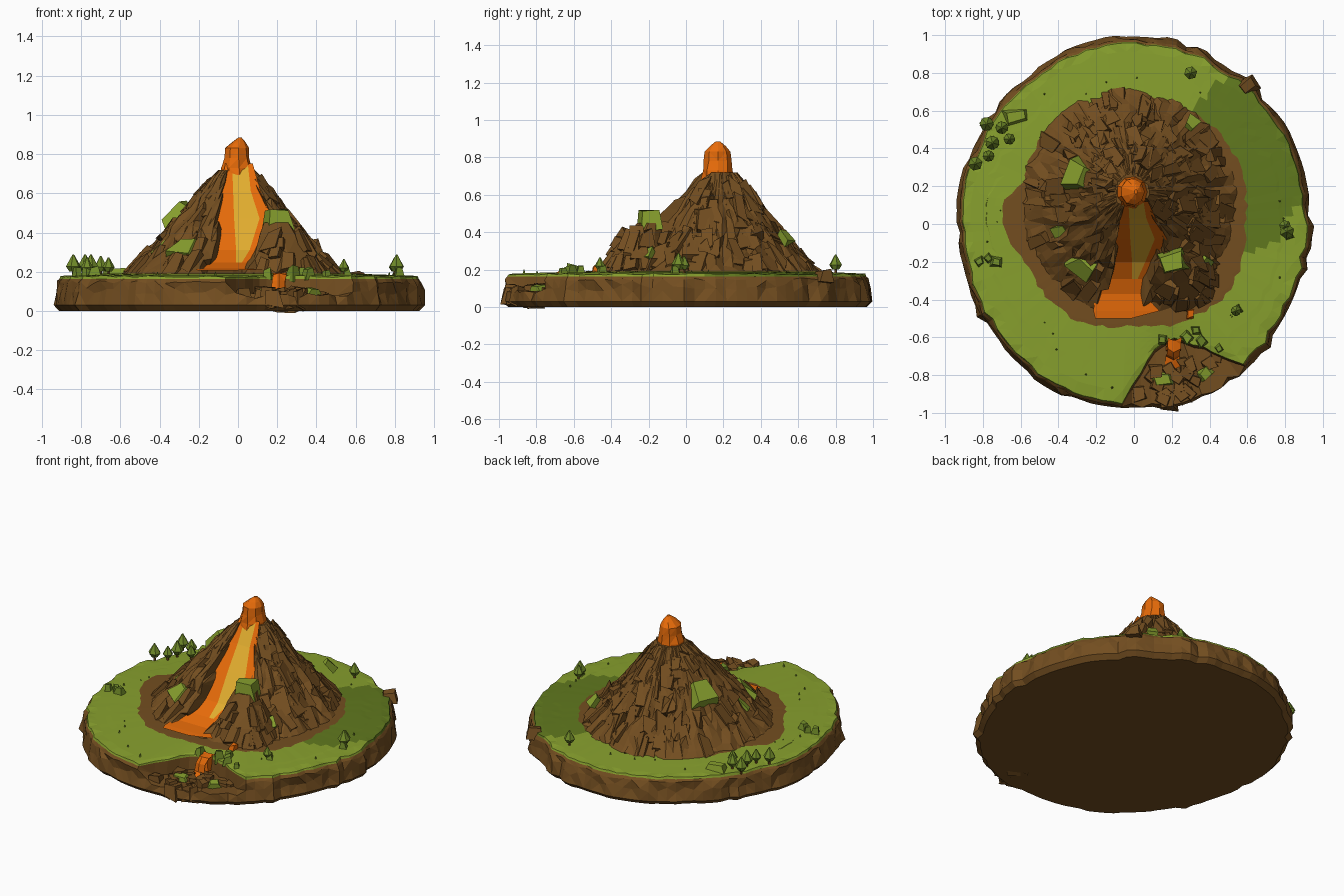
import bpy, bmesh, math, random
from mathutils import Matrix, Vector

if "Cube" in bpy.data.objects:
    bpy.data.objects.remove(bpy.data.objects["Cube"])

random.seed(7)
rnd = random.uniform


def material(name, col):
    m = bpy.data.materials.new(name)
    m.diffuse_color = (*col, 1)
    m.use_nodes = True
    m.node_tree.nodes["Principled BSDF"].inputs["Base Color"].default_value = m.diffuse_color
    return m


BROWN = material("brown rock", (0.172, 0.076, 0.0145))
GRASS = material("grass green", (0.245, 0.352, 0.027))
DARK = material("dark grass", (0.118, 0.19, 0.013))
ORANGE = material("orange lava", (0.84, 0.155, 0.003))
YELLOW = material("yellow lava", (0.76, 0.42, 0.028))
LEAF = material("leaf green", (0.165, 0.26, 0.022))


def finish(name, bm, mats):
    bmesh.ops.recalc_face_normals(bm, faces=bm.faces)
    me = bpy.data.meshes.new(name)
    bm.to_mesh(me)
    bm.free()
    for m in mats:
        me.materials.append(m)
    ob = bpy.data.objects.new(name, me)
    bpy.context.collection.objects.link(ob)
    return ob


def lerp(table, t):
    # piecewise linear lookup: rows of (key, value...)
    if t <= table[0][0]:
        return table[0][1:]
    for a, b in zip(table, table[1:]):
        if t <= b[0]:
            f = (t - a[0]) / (b[0] - a[0])
            return tuple(p + (q - p) * f for p, q in zip(a[1:], b[1:]))
    return table[-1][1:]


def loft(name, rings, mats, rule=lambda i, j: 0, closed=True, caps=True):
    bm = bmesh.new()
    vs = [[bm.verts.new(p) for p in r] for r in rings]
    n = len(rings[0])
    for i in range(len(vs) - 1):
        for j in range(n if closed else n - 1):
            k = (j + 1) % n
            f = bm.faces.new((vs[i][j], vs[i][k], vs[i + 1][k], vs[i + 1][j]))
            f.material_index = rule(i, j)
    if caps:
        bm.faces.new(vs[0])
        bm.faces.new(vs[-1]).material_index = rule(len(vs) - 2, 0)
    bmesh.ops.triangulate(bm, faces=[f for f in bm.faces if len(f.verts) == 4])
    return finish(name, bm, mats)


def ellipse_ring(cx, cy, z, rx, ry, n, j=0.07):
    return [(cx + rx * math.cos(t * math.tau / n) * rnd(1 - j, 1 + j),
             cy + ry * math.sin(t * math.tau / n) * rnd(1 - j, 1 + j), z) for t in range(n)]


def add_rock(bm, loc, size, yaw=0.0, tilt=0.0, taper=0.7, jit=0.16):
    mat = Matrix.Translation(loc) @ Matrix.Rotation(yaw, 4, 'Z') @ Matrix.Rotation(tilt, 4, 'Y')
    for v in bmesh.ops.create_cube(bm, size=1)['verts']:
        c = v.co + Vector((rnd(-jit, jit), rnd(-jit, jit), rnd(-jit, jit)))
        k = taper if v.co.z > 0 else 1
        v.co = mat @ Vector((c.x * k * size[0], c.y * k * size[1], c.z * size[2]))


def add_cone(bm, loc, r1, r2, h, seg=6):
    m = Matrix.Translation(Vector(loc) + Vector((0, 0, h / 2))) @ Matrix.Rotation(rnd(0, 3), 4, 'Z')
    bmesh.ops.create_cone(bm, cap_ends=True, segments=seg, radius1=r1, radius2=r2, depth=h, matrix=m)


# --- island disc: rocky side, notch in the front, grass top, bare ring ---
N = 108
NOTCH = [(-94, 0.95), (-88, 0.79), (-81, 0.67), (-72, 0.63), (-62, 0.73), (-56, 0.82), (-52, 0.95)]
BARE = [(-90, .54), (-60, .58), (-35, .62), (-15, .60), (0, .59), (45, .66), (90, .68), (135, .68),
        (158, .62), (172, .71), (182, .68), (205, .60), (235, .60), (270, .54)]
STEPS = 6
rings = [[] for _ in range(8 + STEPS)]
off = 0
for j in range(N):
    a = -94 + 360 * j / N
    c, s = math.cos(math.radians(a)), math.sin(math.radians(a))
    if random.random() < 0.5:
        off = rnd(-0.03, 0.008)
    rt = lerp(NOTCH, a)[0] if a < -51 else 0.957 + off * 0.6
    cut = rt < 0.9
    rt += rnd(-0.01, 0.01)
    bare = lerp(BARE, a if a >= -90 else a + 360)[0] + rnd(-0.012, 0.012)
    led = rnd(0.06, 0.1)
    prof = [(0.97 + off, 0), (1.0 + off, 0.03), (0.99 + off + rnd(-.015, .01), led if cut else rnd(.08, .12)),
            (rt + 0.018, led if cut else rnd(.14, .155)), (rt + 0.005, 0.163), (rt, 0.176 + rnd(-.005, .005))]
    prof += [(rt + (bare - rt) * k / STEPS, 0.178 + 0.012 * k / STEPS) for k in range(1, STEPS + 1)]
    prof += [(bare - 0.02, 0.191), (0.3, 0.195)]
    for r, (rad, z) in zip(rings, prof):
        r.append(((0.95 if rad > 0.8 else 1) * rad * c, rad * s, z))


def disc_rule(i, j):
    a = -94 + 360 * j / N
    if i < 4 or i > 4 + STEPS:
        return 0
    k = max(0, i - 5) / STEPS
    return 2 if 4 - 24 * k < a < 55 + 8 * k else 1


loft("island_base", rings, [BROWN, GRASS, DARK], disc_rule)

# --- lava stream rows by height: y, left, yellow left, yellow right, right ---
LAVA = [(0.195, -.50, -.19, -.12, -.07, -.03), (0.2, -.46, -.20, -.1, -.02, .12),
        (0.205, -.37, -.19, -.05, -.03, .03), (0.235, -.29, -.14, -.01, .02, .05),
        (0.30, -.20, -.11, -.01, .06, .08), (0.46, -.08, -.10, -.02, .11, .16),
        (0.60, .03, -.075, -.025, .065, .10), (0.74, .12, -.05, -.03, .05, .06)]

# --- volcano cone with a carved channel ---
CONE = [(0.17, .585), (0.2, .55), (0.3, .44), (0.4, .352), (0.5, .27), (0.6, .195), (0.72, .09)]


def cone_point(a, z, extra=0.0):
    r = lerp(CONE, z)[0] + extra
    cy = 0.11 + 0.06 * (z - 0.2) / 0.5
    return Vector((-0.03 + 0.025 * z + r * math.cos(a), cy + 1.06 * r * math.sin(a), z))


def in_channel(p, pad=0.0):
    y, l, _, _, r = lerp(LAVA, p.z)
    return l - pad < p.x < r + pad and p.y < y + 0.03


M, L = 76, 12
rings = []
push = [rnd(-0.025, 0.018) for _ in range(M)]
for i in range(L):
    z = 0.17 + 0.55 * i / (L - 1)
    ring = []
    for j in range(M):
        if random.random() < 0.35:
            push[j] = push[j - 1] if random.random() < 0.5 else rnd(-0.025, 0.018)
        p = cone_point(2 * math.pi * j / M, z, push[j] * (0.4 if i > 9 else 1))
        if in_channel(p):
            p.y = lerp(LAVA, z)[0] + 0.03
        elif 0 < i < L - 1:
            p.z += rnd(-0.015, 0.015)
        ring.append(p)
    rings.append(ring)
loft("volcano_cone", rings, [BROWN])

# --- craggy slabs over the slope ---
bm = bmesh.new()
for i in range(150):
    a, z = rnd(0, 2 * math.pi), 0.2 + 0.43 * random.random() ** 1.3
    p = cone_point(a, z, -0.025)
    if not in_channel(p, 0.05):
        add_rock(bm, p, (rnd(.04, .07), rnd(.05, .1), rnd(.1, .17)), a + rnd(-.4, .4),
                 -0.72 + rnd(-.1, .3), .75, .24)
finish("slope_rocks", bm, [BROWN])

# --- tapered shoulders beside the channel ---
loft("right_shoulder", [ellipse_ring(.25, -.28, .18, .20, .19, 9, .1), ellipse_ring(.23, -.26, .29, .15, .145, 9, .1),
                        ellipse_ring(.21, -.23, .38, .11, .10, 9, .1), ellipse_ring(.20, -.20, .45, .07, .06, 9)],
     [BROWN])
loft("left_shoulder", [ellipse_ring(-.28, -.22, .18, .15, .16, 9, .1), ellipse_ring(-.26, -.18, .27, .11, .11, 9, .1),
                       ellipse_ring(-.24, -.13, .35, .06, .07, 9)], [BROWN])
bm = bmesh.new()
for i in range(16):
    a = rnd(-2.6, .5)
    z = rnd(.2, .36)
    r = .19 - .5 * (z - .18)
    add_rock(bm, (.24 + r * math.cos(a), -.26 + r * math.sin(a), z), (.05, rnd(.06, .1), rnd(.08, .13)),
             a, -0.5, .7, .2)
finish("shoulder_rocks", bm, [BROWN])

# --- ledge boulders in the notch and one on the rim ---
bm = bmesh.new()
for i in range(22):
    a, r = math.radians(rnd(-90, -57)), rnd(.78, .955)
    add_rock(bm, (r * math.cos(a), r * math.sin(a), 0.06), (rnd(.06, .11), rnd(.06, .1), rnd(.06, .11)), rnd(0, 3))
add_rock(bm, (.60, .73, .165), (.09, .08, .07), .6)
finish("ledge_boulders", bm, [BROWN])

# --- mossy rocks: tilted on the slope, flat on the ground ---
bm = bmesh.new()
for x, y, z, size in [(-.30, .26, .49, (.09, .17, .15)), (-.27, -.22, .31, (.08, .15, .12)),
                      (-.38, -.05, .31, (.05, .1, .08)), (.38, -.2, .28, (.05, .08, .07)),
                      (.30, .53, .37, (.05, .06, .09))]:
    add_rock(bm, (x, y, z), size, math.atan2(y - .15, x), -.72)
for loc, size, yaw in [((.20, -.20, .46), (.14, .13, .10), .2),
                       ((-.62, .57, .195), (.13, .07, .04), .2), ((.15, -.82, .095), (.11, .07, .04), .1),
                       ((.38, -.79, .095), (.08, .06, .04), .7)]:
    add_rock(bm, loc, size, yaw)
finish("mossy_rocks", bm, [GRASS])

# --- lava stream, pool, cap and small fall ---
rows = [[(x, y, z + 0.012) for x in (l - .015, a, b, r + .015)] for z, y, l, a, b, r in LAVA]
loft("lava_stream", rows, [ORANGE, YELLOW], lambda i, j: 1 if j == 1 and i >= 3 else 0, False, False)

loft("lava_cap", [ellipse_ring(cx, .17, z, rx, ry, 9) for z, rx, ry, cx in
                  [(.68, .09, .09, -.008), (.73, .08, .085, -.008), (.78, .066, .075, -.008),
                   (.83, .062, .07, -.008), (.86, .035, .045, .003), (.885, .008, .012, .01)]], [ORANGE])

fall = [(-.60, .19), (-.66, .185), (-.69, .15), (-.70, .10), (-.75, .085)]
loft("lava_fall", [[(.17 + rnd(-.01, .01), y, z), (.21, y - .02, z + .008), (.25 + rnd(-.01, .01), y, z)]
                   for y, z in fall], [ORANGE], closed=False, caps=False)
bm = bmesh.new()
add_rock(bm, (.30, -.475, .2), (.04, .05, .04))
add_rock(bm, (.21, -.64, .14), (.07, .06, .09), taper=.9)
finish("lava_lumps", bm, [ORANGE])

# --- trees: trunk and faceted pointed crown ---
trunks, crowns = bmesh.new(), bmesh.new()
for x, y, s in [(-.84, .32, 1.1), (-.78, .53, 1.1), (-.70, .51, 1), (-.75, .43, 1.1), (-.66, .45, .9),
                (-.77, .36, .9), (.30, .80, 1), (.81, -.04, 1.1), (.80, -.01, .9), (.54, -.46, .8)]:
    add_cone(trunks, (x, y, .175), .008, .006, .04, 5)
    add_cone(crowns, (x, y, .20), .018 * s, .035 * s, .025 * s)
    add_cone(crowns, (x, y, .20 + .025 * s), .035 * s, .004, .055 * s)
finish("tree_trunks", trunks, [BROWN])
finish("tree_crowns", crowns, [LEAF])

# --- shrubs and grass tufts ---
bm = bmesh.new()
for x, y, s in [(-.82, -.2, .05), (-.77, -.18, .05), (-.73, -.2, .06), (.15, -.61, .05), (.28, -.60, .07),
                (.36, -.62, .06), (.33, -.56, .05), (.55, -.45, .05), (.82, -.06, .05), (.45, -.66, .04)]:
    add_rock(bm, (x, y, .19), (s, s, s), rnd(0, 3), taper=.6)
for i in range(18):
    a, r = rnd(0, math.tau), rnd(.72, .88)
    if not 4.6 < a < 5.4:
        add_cone(bm, (.93 * r * math.cos(a), r * math.sin(a), .172), .010, .001, rnd(.02, .03), 4)
finish("shrubs", bm, [LEAF])
